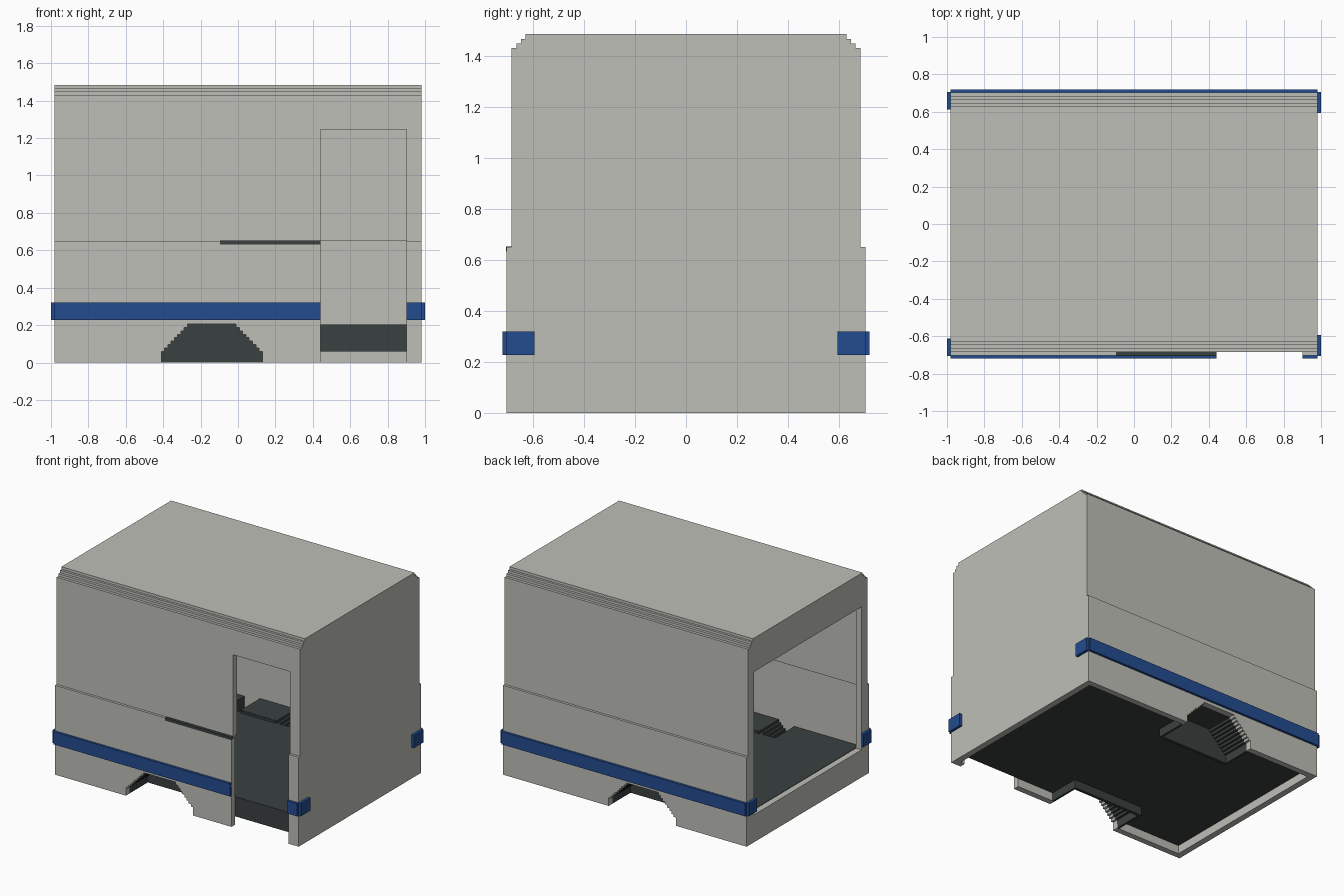
import bpy, bmesh
from mathutils import Vector

if "Cube" in bpy.data.objects:
    bpy.data.objects.remove(bpy.data.objects["Cube"])


def material(name, rgb):
    m = bpy.data.materials.new(name)
    m.diffuse_color = (*rgb, 1)
    m.use_nodes = True
    m.node_tree.nodes["Principled BSDF"].inputs["Base Color"].default_value = m.diffuse_color
    return m


GREY = material("light_grey", (0.52, 0.52, 0.48))
DARK = material("charcoal", (0.042, 0.053, 0.051))
BLUE = material("blue", (0.017, 0.072, 0.28))


def prism(name, pts, axis, a, b, mat):
    """Extrude a closed 2D outline along an axis from a to b."""
    def place(u, v, w):
        return {"x": (w, u, v), "y": (u, w, v), "z": (u, v, w)}[axis]
    bm = bmesh.new()
    face = bm.faces.new([bm.verts.new(place(u, v, a)) for u, v in pts])
    ext = bmesh.ops.extrude_face_region(bm, geom=[face])
    verts = [e for e in ext["geom"] if isinstance(e, bmesh.types.BMVert)]
    bmesh.ops.translate(bm, verts=verts, vec=Vector(place(0, 0, b - a)))
    bmesh.ops.recalc_face_normals(bm, faces=bm.faces)
    me = bpy.data.meshes.new(name)
    bm.to_mesh(me)
    bm.free()
    me.materials.append(mat)
    ob = bpy.data.objects.new(name, me)
    bpy.context.collection.objects.link(ob)
    return ob


def box(name, x0, x1, y0, y1, z0, z1, mat):
    return prism(name, [(x0, y0), (x1, y0), (x1, y1), (x0, y1)], "z", z0, z1, mat)


def mirrored(half):
    return half + [(-u, v) for u, v in reversed(half)]


def cut(ob, cutter):
    mod = ob.modifiers.new("cut", "BOOLEAN")
    mod.operation = "DIFFERENCE"
    mod.solver = "EXACT"
    mod.object = cutter
    bpy.context.view_layer.objects.active = ob
    bpy.ops.object.modifier_apply(modifier=mod.name)
    bpy.data.objects.remove(cutter)


def arch(grow, bottom):
    """Stepped wheel arch outline in x and z, from right foot to left foot."""
    n, cx = 9, -0.14
    half = [(0.27 + grow, bottom)]
    for i in range(n):
        w = 0.27 + grow - 0.14 * i / (n - 1)
        z = 0.06 + grow + 0.145 * i / (n - 1)
        if i:
            half.append((w, half[-1][1]))
        half.append((w, z))
    return [(cx + u, v) for u, v in mirrored(half)]


# Body shell: stepped cross-section, hollowed out
outer = [(0.703, 0), (0.703, 0.65), (0.685, 0.65), (0.685, 1.43), (0.665, 1.43),
         (0.665, 1.448), (0.646, 1.448), (0.646, 1.466), (0.63, 1.466), (0.63, 1.485)]
inner = [(0.66, -0.1), (0.66, 0.65), (0.642, 0.65), (0.642, 1.40), (0.60, 1.44)]
body = prism("body_shell", mirrored(outer), "x", -0.98, 0.98, GREY)
cut(body, prism("cavity_cutter", mirrored(inner), "x", -0.935, 0.935, GREY))

# Side doorway, open end and wheel arch openings
cut(body, box("door_cutter", 0.44, 0.90, -1, -0.5, -0.1, 1.245, GREY))
cut(body, box("end_cutter", -1.1, -0.85, -0.62, 0.62, 0.2, 1.24, GREY))
cut(body, prism("arch_cutter", arch(0, -0.1), "y", -1, 1, GREY))

# Floor slab with a notch above each wheel
edge = [(-0.935, 0.66), (-0.41, 0.66), (-0.41, 0.44), (0.13, 0.44), (0.13, 0.66), (0.935, 0.66)]
outline = edge + [(x, -y) for x, y in reversed(edge)]
prism("floor", outline, "z", 0.06, 0.203, DARK)

# Wheel wells: stepped shell with an inner plate
for side, s in (("front", -1), ("back", 1)):
    ring = arch(0.015, 0) + list(reversed(arch(0, 0)))
    prism(side + "_wheel_well", ring, "y", s * 0.44, s * 0.662, DARK)
    prism(side + "_wheel_well_plate", arch(0.014, 0), "y", s * 0.43, s * 0.452, DARK)

# Blue belt strips along the sides and wrapping the corners
z0, z1 = 0.227, 0.32
box("back_belt", -0.98, 0.98, 0.70, 0.72, z0, z1, BLUE)
box("front_belt", -0.98, 0.44, -0.72, -0.70, z0, z1, BLUE)
box("front_belt_short", 0.90, 0.98, -0.72, -0.70, z0, z1, BLUE)
for end, s, y_in in (("left", -1, 0.613), ("right", 1, 0.594)):
    for side, t in (("front", -1), ("back", 1)):
        x0, x1 = sorted((s * 0.978, s * 1.0))
        ya, yb = sorted((t * y_in, t * 0.706))
        box(f"{end}_{side}_belt_end", x0, x1, ya, yb, z0, z1, BLUE)

# Sliding door track on the front ledge
box("door_track", -0.095, 0.44, -0.706, -0.68, 0.632, 0.652, DARK)
